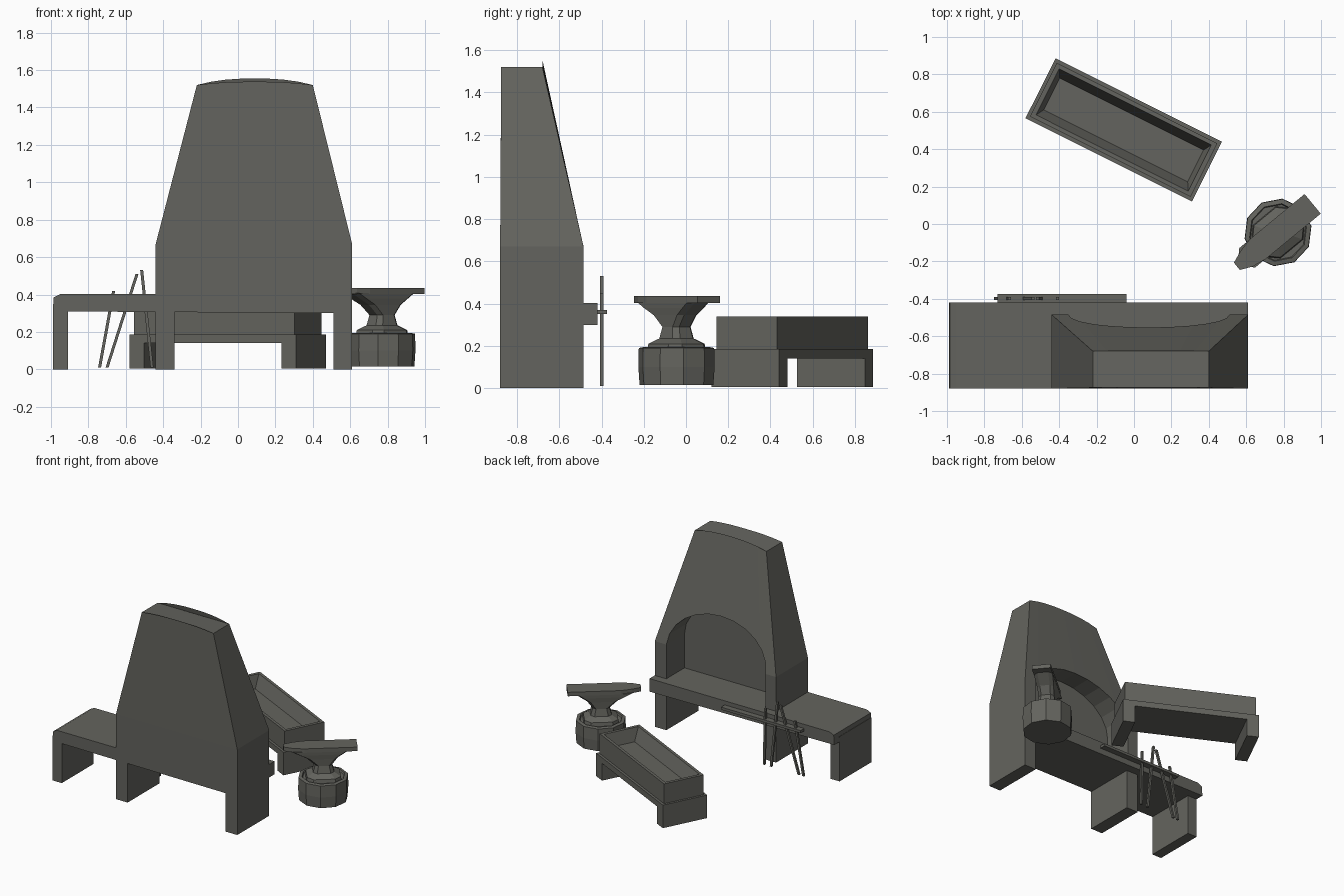
import bpy, bmesh, math
from mathutils import Vector, Matrix

if "Cube" in bpy.data.objects:
    bpy.data.objects.remove(bpy.data.objects["Cube"])

stone = bpy.data.materials.new("dark_grey")
stone.diffuse_color = (0.127, 0.127, 0.112, 1)
stone.use_nodes = True
stone.node_tree.nodes["Principled BSDF"].inputs["Base Color"].default_value = stone.diffuse_color


def finish(name, bm, loc=(0, 0, 0), rot=0):
    bmesh.ops.recalc_face_normals(bm, faces=bm.faces)
    me = bpy.data.meshes.new(name)
    bm.to_mesh(me)
    bm.free()
    me.materials.append(stone)
    ob = bpy.data.objects.new(name, me)
    ob.location = loc
    ob.rotation_euler.z = rot
    bpy.context.collection.objects.link(ob)
    return ob


def box(name, x0, x1, y0, y1, z0, z1, **kw):
    bm = bmesh.new()
    size = Matrix.Diagonal((x1 - x0, y1 - y0, z1 - z0, 1))
    mid = Matrix.Translation(((x0 + x1) / 2, (y0 + y1) / 2, (z0 + z1) / 2))
    bmesh.ops.create_cube(bm, size=1, matrix=mid @ size)
    return finish(name, bm, **kw)


def loft(name, rings, **kw):
    """Skin equal-length rings of points and cap both ends."""
    bm = bmesh.new()
    vs = [[bm.verts.new(p) for p in r] for r in rings]
    n = len(vs[0])
    for a, b in zip(vs, vs[1:]):
        for i in range(n):
            j = (i + 1) % n
            bm.faces.new((a[i], a[j], b[j], b[i]))
    bm.faces.new(vs[0][::-1])
    bm.faces.new(vs[-1])
    return finish(name, bm, **kw)


# forge table with softened left end, and its three legs
bm = bmesh.new()
outline = [(-0.99, 0.31), (0.61, 0.30), (0.61, 0.402), (-0.95, 0.402), (-0.985, 0.385)]
loft("forge_table", [[(x, y, z) for x, z in outline] for y in (-0.88, -0.42)])
bm.free()
for i, (a, b) in enumerate([(-0.99, -0.91), (-0.44, -0.34), (0.51, 0.61)]):
    box(f"forge_leg_{i}", a, b, -0.88, -0.485, 0, 0.35)

# tapering hood with an arched top
N = 8


def hood_ring(x0, x1, yb, yf, z, arc_b=0, arc_f=0):
    def row(y, arc):
        return [(x0 + (x1 - x0) * i / N, y,
                 z + arc * (1 - abs(2 * i / N - 1) ** 2.5)) for i in range(N + 1)]
    return row(yb, arc_b) + row(yf, arc_f)[::-1]


hood = loft("hood", [hood_ring(-0.44, 0.61, -0.88, -0.485, 0.35),
                     hood_ring(-0.44, 0.61, -0.88, -0.485, 0.67),
                     hood_ring(-0.22, 0.40, -0.875, -0.68, 1.52, 0.018, 0.035)])

# arched fire opening cut into the hood
arch = [(-0.35, 0.38), (0.51, 0.38)]
arch += [(0.08 + 0.43 * math.cos(math.pi * k / 12), 0.67 + 0.31 * math.sin(math.pi * k / 12))
         for k in range(13)]
cutter = loft("opening_cutter", [[(x, y, z) for x, z in arch] for y in (-0.71, -0.3)])
cutter.hide_render = True
mod = hood.modifiers.new("opening", 'BOOLEAN')
mod.operation = 'DIFFERENCE'
mod.solver = 'EXACT'
mod.object = cutter
bpy.context.view_layer.objects.active = hood
bpy.ops.object.modifier_apply(modifier=mod.name)
bpy.data.objects.remove(cutter)

# tool rack and leaning iron rods
box("tool_rack", -0.73, -0.04, -0.42, -0.375, 0.35, 0.37)
rods = [(-0.74, -0.665, 0.42), (-0.70, -0.54, 0.51), (-0.46, -0.515, 0.53), (-0.40, -0.41, 0.45)]
for i, (xa, xb, top) in enumerate(rods):
    loft(f"iron_rod_{i}", [[(x + sx * 0.008, -0.398 + sy * 0.008, z)
                            for sx, sy in ((-1, -1), (1, -1), (1, 1), (-1, 1))]
                           for x, z in ((xa, 0.01), (xb, top))])

# quenching trough on a low stand
place = dict(loc=(-0.055, 0.503, 0), rot=math.radians(-26.6))
box("stand_top", -0.4975, 0.4975, -0.179, 0.179, 0.14, 0.185, **place)
for s, nm in ((-1, "left"), (1, "right")):
    a, b = sorted((s * 0.4975, s * 0.41))
    box(f"stand_leg_{nm}", a, b, -0.179, 0.179, 0.005, 0.15, **place)


def rect(a, b, z):
    return [(-a, -b, z), (a, -b, z), (a, b, z), (-a, b, z)]


loft("trough", [rect(0.48, 0.16, 0.185), rect(0.48, 0.16, 0.34),
                rect(0.455, 0.138, 0.34), rect(0.43, 0.095, 0.24)], **place)

# faceted stump under the anvil
spot = (0.77, -0.045, 0)


def ngon(r, z, n=10):
    return [(r * math.cos(2 * math.pi * (i + 0.3) / n),
             r * math.sin(2 * math.pi * (i + 0.3) / n), z) for i in range(n)]


loft("stump", [ngon(0.176, 0.015), ngon(0.182, 0.10), ngon(0.18, 0.19),
               ngon(0.155, 0.195), ngon(0.15, 0.182)], loc=spot)


# anvil body: stacked chamfered rectangles
def octo(u0, u1, w, z):
    c = w * 0.4
    return [(u0 + c, -w, z), (u1 - c, -w, z), (u1, -w + c, z), (u1, w - c, z),
            (u1 - c, w, z), (u0 + c, w, z), (u0, w - c, z), (u0, -w + c, z)]


turn = dict(loc=spot, rot=math.radians(39.5))
loft("anvil_body", [octo(-0.125, 0.125, 0.115, 0.18), octo(-0.12, 0.12, 0.11, 0.21),
                    octo(-0.075, 0.075, 0.065, 0.235), octo(-0.06, 0.06, 0.055, 0.29),
                    octo(-0.12, 0.10, 0.06, 0.345), octo(-0.19, 0.15, 0.065, 0.38),
                    octo(-0.24, 0.19, 0.067, 0.408)], **turn)

# anvil face with blunt tapered horn
face = [(0.24, -0.068), (0.24, 0.068), (-0.14, 0.068), (-0.22, 0.05),
        (-0.285, 0.025), (-0.285, -0.025), (-0.22, -0.055), (-0.14, -0.068)]
loft("anvil_face", [[(u, w, z) for u, w in face] for z in (0.404, 0.435)], **turn)
